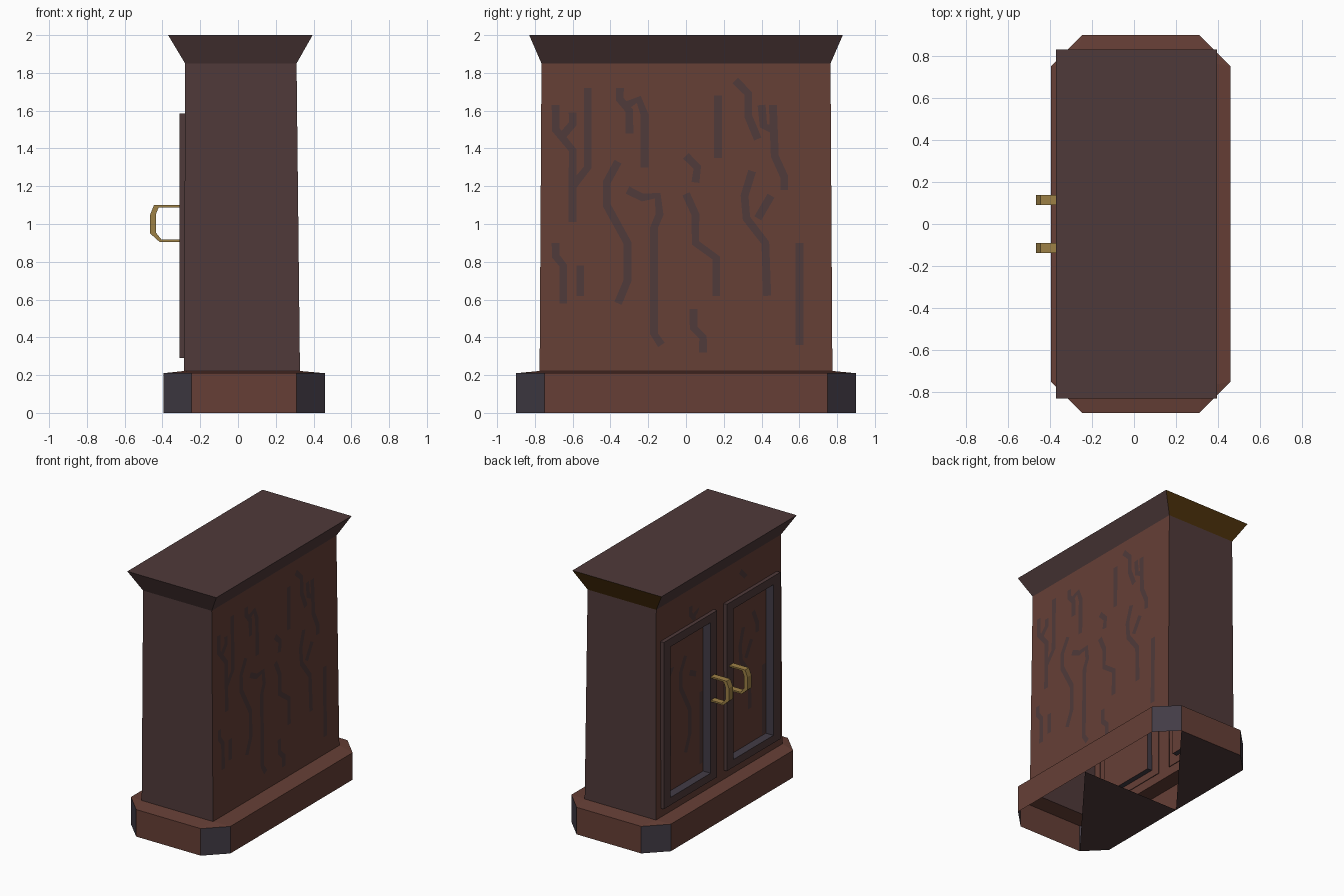
import bpy, bmesh, math
from mathutils import Vector

if "Cube" in bpy.data.objects:
    bpy.data.objects.remove(bpy.data.objects["Cube"])


def material(name, rgb):
    lin = [((c / 255 + 0.055) / 1.055) ** 2.4 if c > 10 else c / 255 / 12.92 for c in rgb]
    m = bpy.data.materials.new(name)
    m.diffuse_color = (*lin, 1)
    m.use_nodes = True
    m.node_tree.nodes["Principled BSDF"].inputs["Base Color"].default_value = m.diffuse_color
    return m


MATS = [material("red_brown_wood", (102, 63, 54)), material("dark_mauve_wood", (79, 58, 58)),
        material("slate_edge", (66, 60, 70)), material("brass", (158, 129, 70)),
        material("dark_ochre", (78, 50, 12))]
RED, MAUVE, SLATE, BRASS, OCHRE = range(5)


def build(name, faces):
    """Faces are (corners, colour, outward direction)."""
    bm = bmesh.new()
    for pts, mat, out in faces:
        f = bm.faces.new([bm.verts.new(p) for p in pts])
        f.material_index = mat
        f.normal_update()
        if f.normal.dot(Vector(out)) < 0:
            f.normal_flip()
    bmesh.ops.remove_doubles(bm, verts=bm.verts, dist=0.0005)
    me = bpy.data.meshes.new(name)
    bm.to_mesh(me)
    bm.free()
    for m in MATS:
        me.materials.append(m)
    ob = bpy.data.objects.new(name, me)
    bpy.context.collection.objects.link(ob)
    return ob


def rect(x0, x1, y, z):
    return [(x1, -y, z), (x1, y, z), (x0, y, z), (x0, -y, z)]


def ring(a, b):
    """Quads joining two loops of equal length."""
    n = len(a)
    return [[a[i], a[(i + 1) % n], b[(i + 1) % n], b[i]] for i in range(n)]


SIDES = [(1, 0, 0), (0, 1, 0), (-1, 0, 0), (0, -1, 0)]      # order of rect sides
foot = rect(-0.285, 0.328, 0.775, 0.222)
neck = rect(-0.28, 0.31, 0.765, 1.85)
crown = rect(-0.37, 0.395, 0.83, 2.0)


# plinth: chamfered octagon, partly open underneath
def octagon(z):
    x0, x1, y, c = -0.395, 0.46, 0.9, 0.15
    return [(x1, c - y, z), (x1, y - c, z), (x1 - c, y, z), (x0 + c, y, z),
            (x0, y - c, z), (x0, c - y, z), (x0 + c, -y, z), (x1 - c, -y, z)]


low, high = octagon(0), octagon(0.21)
faces = []
for i, q in enumerate(ring(low, high)):
    mid = sum((Vector(p) for p in q), Vector()) / 4
    faces.append((q, SLATE if i % 2 else RED, mid - Vector((0.03, 0, mid.z))))
for k in range(4):
    a, b = foot[k], foot[(k + 1) % 4]
    o = 2 * k
    faces.append(([a, b, high[o + 1], high[o]], RED, (0, 0, 1)))
    faces.append(([b, high[o + 1], high[(o + 2) % 8]], RED, (0, 0, 1)))
P, Q = (0.46, 0, 0), (-0.395, 0, 0)
faces.append(([low[2], low[3], low[4], Q], MAUVE, (0, 0, -1)))
faces.append(([P, Q, low[5], low[6]], MAUVE, (0, 0, -1)))
build("plinth", faces)

# body: three plain walls and a door wall with two openings
OY, OZ = (0.14, 0.63), (0.35, 1.52)
walls = ring(foot, neck)
faces = [(walls[i], RED if i == 0 else MAUVE, SIDES[i]) for i in (0, 1, 3)]


def wall_point(s, z):
    t = (z - 0.222) / (1.85 - 0.222)
    y = math.copysign(0.775 - 0.01 * t, s) if abs(s) > 0.7 else s
    return (-0.285 + 0.005 * t, y, z)


ys = [-0.77, -OY[1], -OY[0], OY[0], OY[1], 0.77]
zs = [0.222, *OZ, 1.85]
for i in range(5):
    for j in range(3):
        if j == 1 and i in (1, 3):
            continue
        q = [(ys[i], zs[j]), (ys[i + 1], zs[j]), (ys[i + 1], zs[j + 1]), (ys[i], zs[j + 1])]
        faces.append(([wall_point(*p) for p in q], RED, SIDES[2]))
build("body", faces)

# crown moulding with a flat top
faces = [(q, OCHRE if i == 1 else MAUVE, SIDES[i]) for i, q in enumerate(ring(neck, crown))]
faces.append((crown, MAUVE, (0, 0, 1)))
build("crown", faces)


# doors: raised frame, deep slate reveal, recessed panel
def door_loop(s, x, y0, y1, z0, z1):
    return [(x, s * y0, z0), (x, s * y1, z0), (x, s * y1, z1), (x, s * y0, z1)]


def door(name, s):
    outer = (0.06, 0.715, 0.29, 1.585)
    inner = (*OY, *OZ)
    of, ob = door_loop(s, -0.31, *outer), door_loop(s, -0.28, *outer)
    nf, nb = door_loop(s, -0.31, *inner), door_loop(s, -0.245, *inner)
    out = [(0, 0, -1), (0, s, 0), (0, 0, 1), (0, -s, 0)]
    fs = [(q, MAUVE, (-1, 0, 0)) for q in ring(of, nf)]
    fs += [(q, MAUVE, o) for q, o in zip(ring(of, ob), out)]
    fs += [(q, SLATE, -Vector(o)) for q, o in zip(ring(nf, nb), out)]
    fs.append((nb, RED, (-1, 0, 0)))
    build(name, fs)


# handles: angular C profile extruded along y
PROFILE = [(-0.31, 1.10), (-0.445, 1.10), (-0.465, 1.05), (-0.465, 0.95), (-0.415, 0.905), (-0.31, 0.905),
           (-0.31, 0.917), (-0.405, 0.917), (-0.435, 0.955), (-0.435, 1.05), (-0.42, 1.088), (-0.31, 1.088)]


def handle(name, s):
    bm = bmesh.new()
    f = bm.faces.new([bm.verts.new((x, s * 0.09, z)) for x, z in PROFILE])
    ext = bmesh.ops.extrude_face_region(bm, geom=[f], use_keep_orig=True)
    bmesh.ops.translate(bm, vec=(0, s * 0.048, 0),
                        verts=[v for v in ext["geom"] if isinstance(v, bmesh.types.BMVert)])
    bmesh.ops.recalc_face_normals(bm, faces=bm.faces)
    me = bpy.data.meshes.new(name)
    bm.to_mesh(me)
    bm.free()
    me.materials.append(MATS[BRASS])
    bpy.context.collection.objects.link(bpy.data.objects.new(name, me))


for side, s in (("left", 1), ("right", -1)):
    door(side + "_door", s)
    handle(side + "_handle", s)

# painted wood grain strokes (y, z)
GRAIN = [
    [(-.69, 1.63), (-.69, 1.5), (-.60, 1.39), (-.60, 1.01)],
    [(-.52, 1.72), (-.52, 1.3), (-.60, 1.2)],
    [(-.60, 1.59), (-.60, 1.53), (-.66, 1.46)],
    [(-.35, 1.72), (-.35, 1.66), (-.30, 1.6), (-.30, 1.48)],
    [(-.31, 1.63), (-.25, 1.66), (-.22, 1.58), (-.22, 1.3)],
    [(-.36, 1.33), (-.42, 1.22), (-.42, 1.1), (-.31, .9), (-.31, .7), (-.36, .58)],
    [(-.69, .9), (-.69, .83), (-.65, .78), (-.65, .58)],
    [(-.56, .78), (-.56, .62)],
    [(-.31, 1.18), (-.23, 1.14), (-.15, 1.15), (-.14, 1.05), (-.17, .98), (-.17, .42), (-.13, .36)],
    [(.17, 1.68), (.17, 1.35)],
    [(.26, 1.76), (.33, 1.69), (.33, 1.57), (.38, 1.45)],
    [(.40, 1.63), (.41, 1.52), (.46, 1.5)],
    [(.46, 1.63), (.47, 1.36), (.52, 1.25), (.52, 1.18)],
    [(0, 1.36), (.06, 1.3), (.05, 1.22)],
    [(0, 1.16), (.05, 1.05), (.05, .9), (.16, .82), (.16, .62)],
    [(.35, 1.28), (.31, 1.15), (.32, 1.03), (.42, .9), (.43, .62)],
    [(.45, 1.15), (.38, 1.03)],
    [(.6, .9), (.6, .36)],
    [(.04, .55), (.04, .45), (.09, .4), (.09, .32)]]


def grain(name, surface, keep, out):
    fs = []
    for line in GRAIN:
        pts = [Vector(p) for p in line]
        edge = []
        for i, p in enumerate(pts):
            d = (pts[min(i + 1, len(pts) - 1)] - pts[max(i - 1, 0)]).normalized()
            n = Vector((-d.y, d.x)) * 0.021
            edge.append((p + n, p - n))
        for i in range(len(pts) - 1):
            if keep(pts[i]) and keep(pts[i + 1]):
                (a, b), (c, d) = edge[i], edge[i + 1]
                fs.append(([surface(*p) for p in (a, b, d, c)], MAUVE, out))
    build(name, fs)


grain("back_grain", lambda y, z: (0.3135 + 0.018 * (1.85 - z) / 1.628, y, z),
      lambda p: True, SIDES[0])
grain("door_grain", lambda y, z: (-0.248, -y, z),
      lambda p: 0.16 < abs(p.x) < 0.61 and 0.35 < p.y < 1.52, SIDES[2])
grain("lintel_grain", lambda y, z: (-0.285, -y, z), lambda p: p.y > 1.595, SIDES[2])
